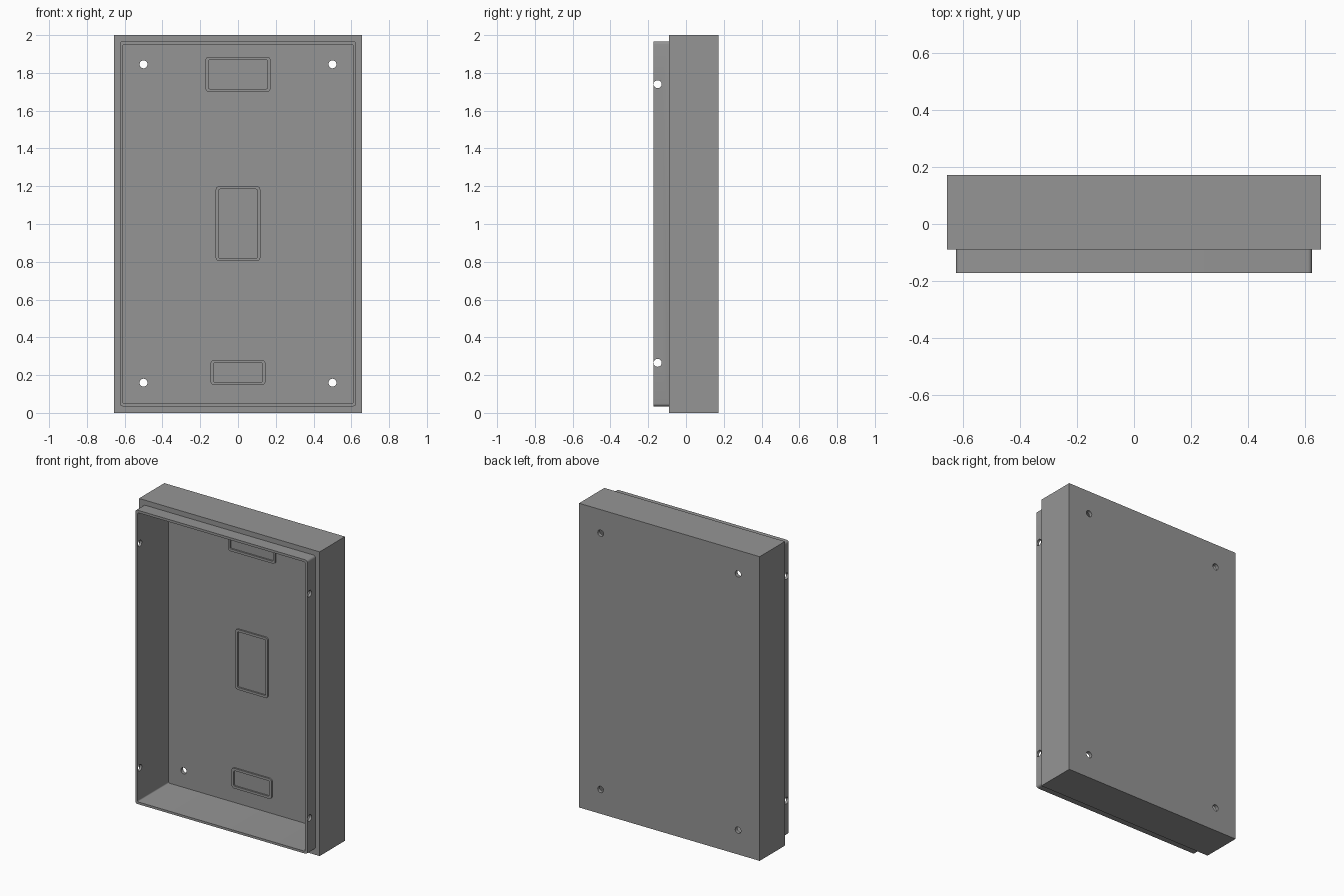
import bpy, bmesh, math
from mathutils import Matrix

if "Cube" in bpy.data.objects:
    bpy.data.objects.remove(bpy.data.objects["Cube"])

grey = bpy.data.materials.new("plain grey")
grey.diffuse_color = (0.3, 0.3, 0.3, 1)
grey.use_nodes = True
grey.node_tree.nodes["Principled BSDF"].inputs["Base Color"].default_value = grey.diffuse_color


def outline(hx, z0, z1, r, seg=5):
    """Rounded rectangle in the x-z plane, centred on x = 0."""
    if r == 0:
        return [(hx, z1), (-hx, z1), (-hx, z0), (hx, z0)]
    corners = [(hx - r, z1 - r), (r - hx, z1 - r), (r - hx, z0 + r), (hx - r, z0 + r)]
    pts = []
    for q, (cx, cz) in enumerate(corners):
        for i in range(seg + 1):
            a = math.pi / 2 * (q + i / seg)
            pts.append((cx + r * math.cos(a), cz + r * math.sin(a)))
    return pts


def finish(name, bm):
    bmesh.ops.recalc_face_normals(bm, faces=bm.faces)
    mesh = bpy.data.meshes.new(name)
    bm.to_mesh(mesh)
    bm.free()
    mesh.materials.append(grey)
    ob = bpy.data.objects.new(name, mesh)
    bpy.context.collection.objects.link(ob)
    return ob


def prism(name, hx, z0, z1, y0, y1, r=0):
    bm = bmesh.new()
    pts = outline(hx, z0, z1, r)
    a = [bm.verts.new((x, y0, z)) for x, z in pts]
    b = [bm.verts.new((x, y1, z)) for x, z in pts]
    bm.faces.new(a)
    bm.faces.new(b)
    for i in range(len(pts)):
        j = (i + 1) % len(pts)
        bm.faces.new((a[i], a[j], b[j], b[i]))
    return finish(name, bm)


def frame(name, hx, z0, z1, y0, y1, w=0.016):
    """Raised rectangular rim with rounded corners."""
    bm = bmesh.new()
    outer = outline(hx, z0, z1, 0.018)
    inner = outline(hx - w, z0 + w, z1 - w, 0.006)
    loops = [[bm.verts.new((x, y, z)) for x, z in pts]
             for pts, y in ((outer, y0), (outer, y1), (inner, y1), (inner, y0))]
    n = len(outer)
    for k in range(4):
        a, b = loops[k], loops[(k + 1) % 4]
        for i in range(n):
            j = (i + 1) % n
            bm.faces.new((a[i], a[j], b[j], b[i]))
    return finish(name, bm)


def drill(name, loc, axis, length):
    bm = bmesh.new()
    rot = Matrix.Rotation(math.pi / 2, 4, axis)
    bmesh.ops.create_cone(bm, cap_ends=True, segments=24, radius1=0.021, radius2=0.021,
                          depth=length, matrix=Matrix.Translation(loc) @ rot)
    return finish(name, bm)


def combine(target, tool, operation):
    mod = target.modifiers.new(operation, 'BOOLEAN')
    mod.operation = operation
    mod.solver = 'EXACT'
    mod.object = tool
    bpy.context.view_layer.objects.active = target
    bpy.ops.object.modifier_apply(modifier=mod.name)
    bpy.data.objects.remove(tool)


BACK, STEP, FRONT, FLOOR = 0.173, -0.09, -0.173, 0.15

# Housing: outer block with a narrower front lip, hollowed from the front
housing = prism("housing", 0.657, 0, 2, STEP, BACK)
combine(housing, prism("lip", 0.626, 0.035, 1.967, FRONT, 0.0, 0.015), 'UNION')
combine(housing, prism("cavity", 0.609, 0.05, 1.951, FRONT - 0.1, FLOOR, 0.008), 'DIFFERENCE')

# Mounting holes through the back
for x in (-0.5, 0.5):
    for z in (0.16, 1.845):
        combine(housing, drill("back_hole", (x, FLOOR, z), 'X', 0.2), 'DIFFERENCE')

# Screw holes through both sides of the lip
for z in (0.265, 1.74):
    combine(housing, drill("side_hole", (0, -0.15, z), 'Y', 1.6), 'DIFFERENCE')

# Raised rims on the inner back wall
for name, hx, z0, z1 in (("top_rim", 0.172, 1.70, 1.885),
                         ("middle_rim", 0.118, 0.803, 1.20),
                         ("bottom_rim", 0.145, 0.147, 0.28)):
    frame(name, hx, z0, z1, FLOOR + 0.002, FLOOR - 0.01)

# Smooth only the small curves
for ob in bpy.context.scene.objects:
    ob.select_set(True)
bpy.context.view_layer.objects.active = housing
bpy.ops.object.shade_smooth_by_angle(angle=math.radians(30))
